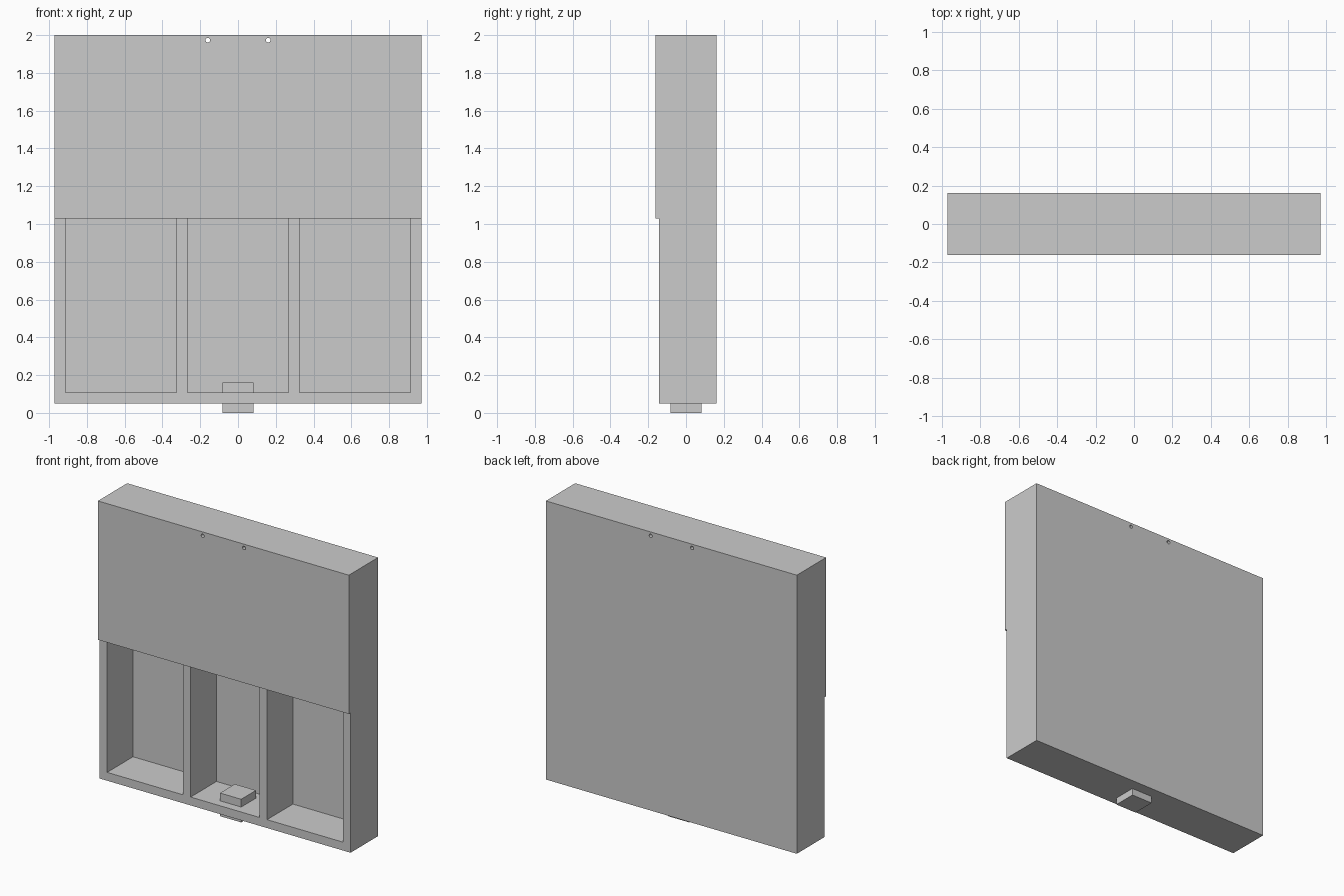
import bpy, math

if "Cube" in bpy.data.objects:
    bpy.data.objects.remove(bpy.data.objects["Cube"])

W = 0.972             # half width
T = 0.0585            # timber thickness
Z0, Z1 = 0.049, 2.0   # wall bottom and top
D, P = 0.143, 0.162   # half depth of frame, half depth with panels


def box(name, x0, x1, y0, y1, z0, z1):
    bpy.ops.mesh.primitive_cube_add(
        size=1, location=((x0 + x1) / 2, (y0 + y1) / 2, (z0 + z1) / 2))
    ob = bpy.context.object
    ob.name = name
    ob.scale = (x1 - x0, y1 - y0, z1 - z0)
    bpy.ops.object.transform_apply(location=False, rotation=False, scale=True)
    return ob


# Frame: two rails and four studs
box("bottom_rail", -W, W, -D, D, Z0, Z0 + T)
top_rail = box("top_rail", -W, W, -D, D, Z1 - T, Z1)
for side, s in (("left", -1), ("right", 1)):
    for kind, c in (("outer", W - T / 2), ("inner", 0.296)):
        box(f"{side}_{kind}_stud", s * c - T / 2, s * c + T / 2,
            -D, D, Z0 + T, Z1 - T)

# Panels: full back, upper half of the front
back_panel = box("back_panel", -W, W, D, P, Z0, Z1)
front_panel = box("front_panel", -W, W, -P, -D, 1.028, Z1)

# Square block passing through the bottom rail
box("floor_block", -0.082, 0.082, -0.082, 0.082, 0, 0.162)

# Two small holes drilled right through near the top
for s in (-1, 1):
    bpy.ops.mesh.primitive_cylinder_add(
        vertices=24, radius=0.012, depth=1, location=(s * 0.16, 0, 1.973),
        rotation=(math.pi / 2, 0, 0))
    drill = bpy.context.object
    drill.name = "hole_cutter"
    drill.hide_render = True
    for ob in (top_rail, back_panel, front_panel):
        mod = ob.modifiers.new("hole", 'BOOLEAN')
        mod.operation = 'DIFFERENCE'
        mod.solver = 'EXACT'
        mod.object = drill
        bpy.context.view_layer.objects.active = ob
        bpy.ops.object.modifier_apply(modifier=mod.name)
    bpy.data.objects.remove(drill)
